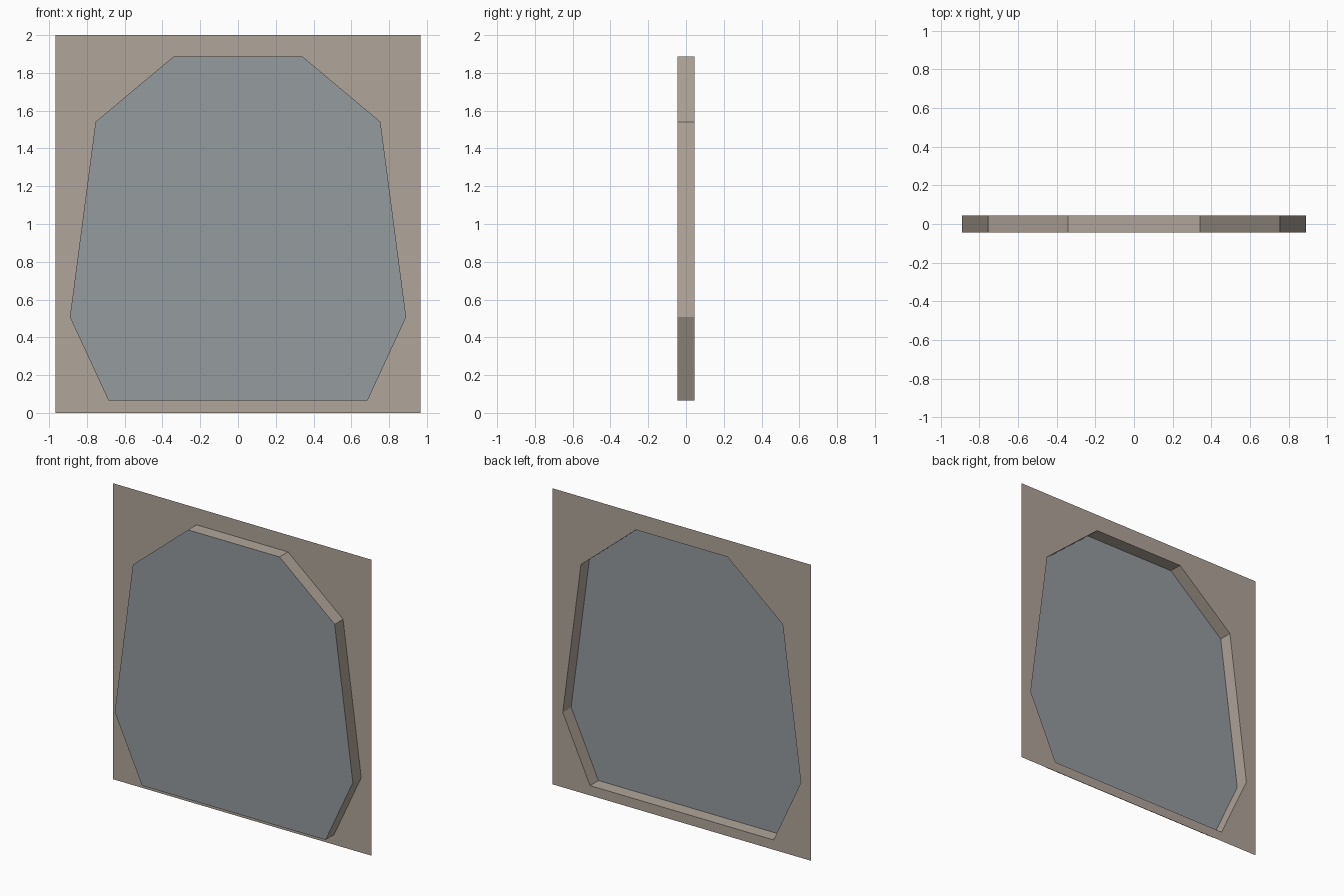
import bpy

if "Cube" in bpy.data.objects:
    bpy.data.objects.remove(bpy.data.objects["Cube"])

BACK, FRONT = 0.045, -0.045      # depth of surround sheet and raised panel
W, H = 0.965, 2.0                # surround half width and height

# Right half of the panel outline, bottom to top (x, z)
half = [(0.686, 0.066), (0.89, 0.507), (0.754, 1.541), (0.342, 1.886)]
outline = half + [(-x, z) for x, z in reversed(half)]


def material(name, colour):
    m = bpy.data.materials.new(name)
    m.diffuse_color = (*colour, 1.0)
    m.use_nodes = True
    m.node_tree.nodes["Principled BSDF"].inputs["Base Color"].default_value = m.diffuse_color
    return m


def add_mesh(name, verts, faces, mat):
    me = bpy.data.meshes.new(name)
    me.from_pydata(verts, [], faces)
    me.materials.append(mat)
    me.update()
    ob = bpy.data.objects.new(name, me)
    bpy.context.collection.objects.link(ob)
    return ob


beige = material("warm beige", (0.434, 0.376, 0.319))
grey = material("blue grey", (0.300, 0.328, 0.347))

# Surround: thin sheet with an eight-sided opening, as two mirrored halves
right = [(0, 0), (W, 0), (W, H), (0, H), (0, half[-1][1])]
right += list(reversed(half)) + [(0, half[0][1])]
left = [(-x, z) for x, z in reversed(right)]
n = len(right)
add_mesh("surround_sheet", [(x, BACK, z) for x, z in right + left],
         [range(n), range(n, 2 * n)], beige)

# Rim: walls joining the opening to the raised panel
k = len(outline)
add_mesh("panel_rim",
         [(x, y, z) for y in (FRONT, BACK) for x, z in outline],
         [(i, i + k, (i + 1) % k + k, (i + 1) % k) for i in range(k)], beige)

# Panel: raised face, open behind so the back reads as a recess
add_mesh("panel_face", [(x, FRONT, z) for x, z in outline], [range(k)], grey)
